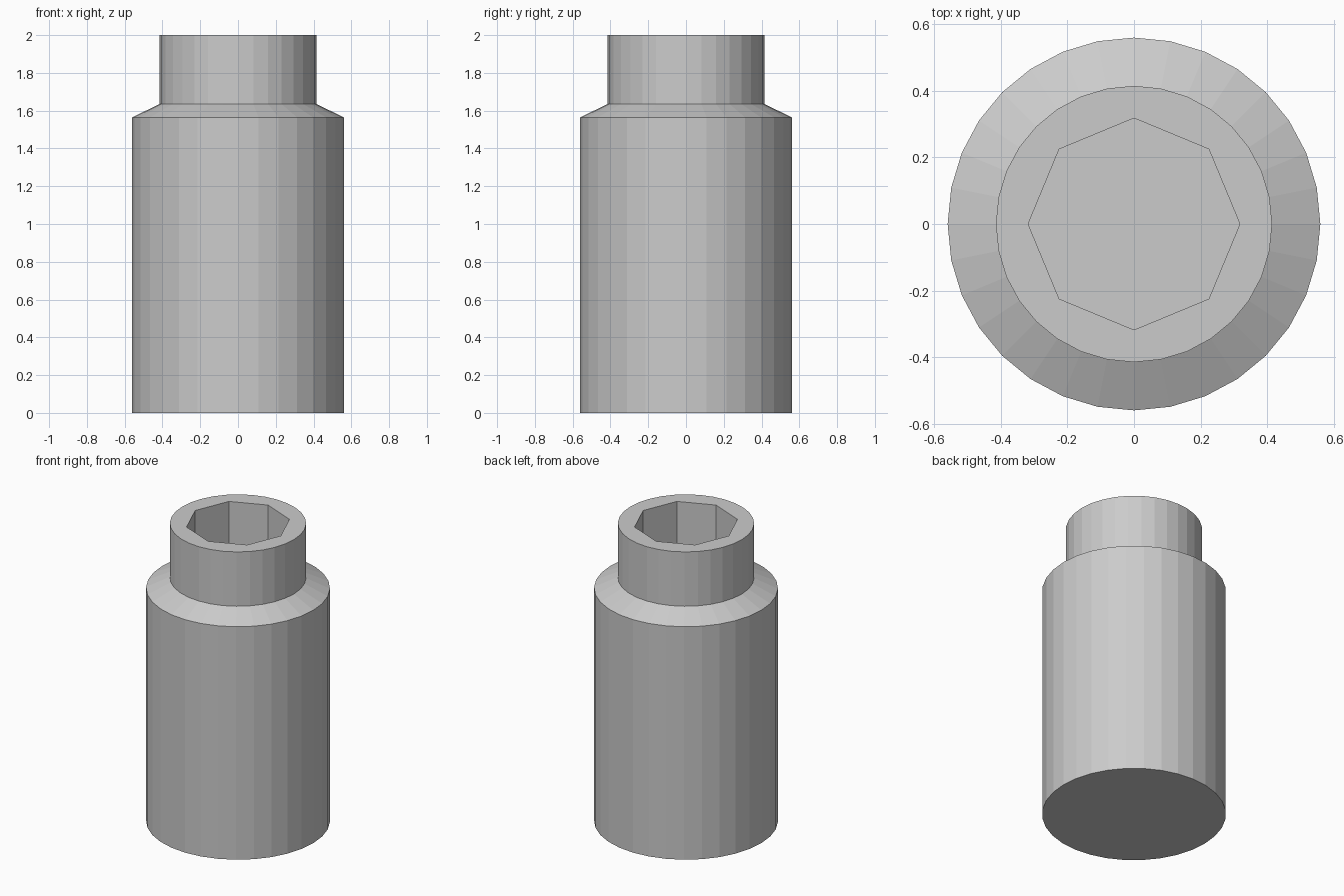
import bpy, bmesh, math

if "Cube" in bpy.data.objects:
    bpy.data.objects.remove(bpy.data.objects["Cube"])

SIDES, HOLE_SIDES = 32, 8


def ring(bm, r, z, n):
    return [bm.verts.new((r * math.cos(2 * math.pi * i / n),
                          r * math.sin(2 * math.pi * i / n), z)) for i in range(n)]


def wall(bm, a, b):
    n = len(a)
    for i in range(n):
        j = (i + 1) % n
        bm.faces.new((a[i], a[j], b[j], b[i]))


bm = bmesh.new()

# Outer skin: base, body, sloped shoulder, neck
profile = [(0.56, 0.0), (0.56, 0.18), (0.56, 1.565), (0.415, 1.635), (0.415, 2.0)]
outer = [ring(bm, r, z, SIDES) for r, z in profile]
for low, high in zip(outer, outer[1:]):
    wall(bm, low, high)
bm.faces.new(outer[0][::-1])

# Octagonal bore with a flat floor
bore_top = ring(bm, 0.318, 2.0, HOLE_SIDES)
bore_floor = ring(bm, 0.318, 0.18, HOLE_SIDES)
wall(bm, bore_top, bore_floor)
bm.faces.new(bore_floor)

# Flat rim joining the round neck to the octagonal bore
step = SIDES // HOLE_SIDES
for k in range(HOLE_SIDES):
    arc = [outer[-1][(k * step + i) % SIDES] for i in range(step + 1)]
    bm.faces.new(arc + [bore_top[(k + 1) % HOLE_SIDES], bore_top[k]])

bmesh.ops.recalc_face_normals(bm, faces=bm.faces[:])
mesh = bpy.data.meshes.new("bottle")
bm.to_mesh(mesh)
bm.free()
bpy.context.collection.objects.link(bpy.data.objects.new("bottle", mesh))
